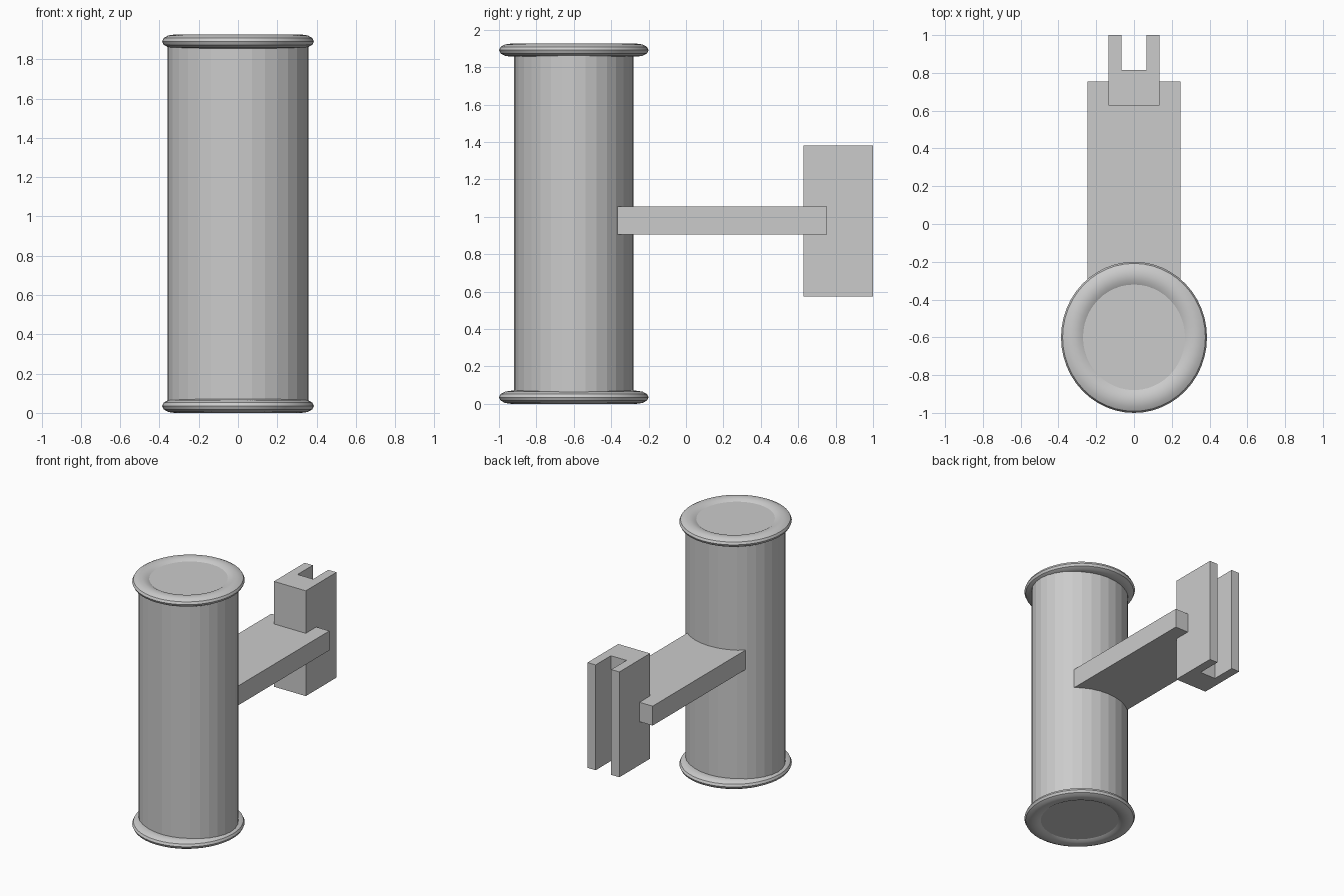
import bpy, bmesh
from mathutils import Vector

if "Cube" in bpy.data.objects:
    bpy.data.objects.remove(bpy.data.objects["Cube"])

CY = -0.6  # y position of the cylinder axis


def prism(name, outline, z0, z1):
    """Extrude a flat xy outline from z0 to z1."""
    bm = bmesh.new()
    face = bm.faces.new([bm.verts.new((x, y, z0)) for x, y in outline])
    top = bmesh.ops.extrude_face_region(bm, geom=[face])["geom"]
    verts = [g for g in top if isinstance(g, bmesh.types.BMVert)]
    bmesh.ops.translate(bm, verts=verts, vec=Vector((0, 0, z1 - z0)))
    bmesh.ops.recalc_face_normals(bm, faces=bm.faces)
    mesh = bpy.data.meshes.new(name)
    bm.to_mesh(mesh)
    bm.free()
    ob = bpy.data.objects.new(name, mesh)
    bpy.context.collection.objects.link(ob)
    return ob


def finish(name, scale):
    ob = bpy.context.object
    ob.name = name
    ob.scale = scale
    bpy.ops.object.transform_apply(location=False, rotation=False, scale=True)
    return ob


# Slightly oval faceted barrel
z0, z1 = 0.016, 1.909
bpy.ops.mesh.primitive_cylinder_add(vertices=32, radius=1, depth=z1 - z0,
                                    location=(0, CY, (z0 + z1) / 2))
finish("barrel", (0.36, 0.32, 1))

# Rounded, flattened rims at both ends
for name, z in (("bottom_rim", 0.035), ("top_rim", 1.891)):
    bpy.ops.mesh.primitive_torus_add(major_segments=48, minor_segments=12,
                                     major_radius=0.335, minor_radius=0.065,
                                     location=(0, CY, z))
    finish(name, (0.966, 1, 0.54))
    bpy.ops.object.shade_smooth_by_angle()

# Flat arm reaching back from the barrel
prism("arm", [(-0.246, -0.37), (0.246, -0.37), (0.246, 0.755), (-0.246, 0.755)],
      0.905, 1.054)

# Upright clip with a slot open to the back
half = [(0.135, 0.628), (0.135, 1.0), (0.066, 1.0), (0.066, 0.815)]
prism("slotted_clip", half + [(-x, y) for x, y in reversed(half)], 0.573, 1.38)
